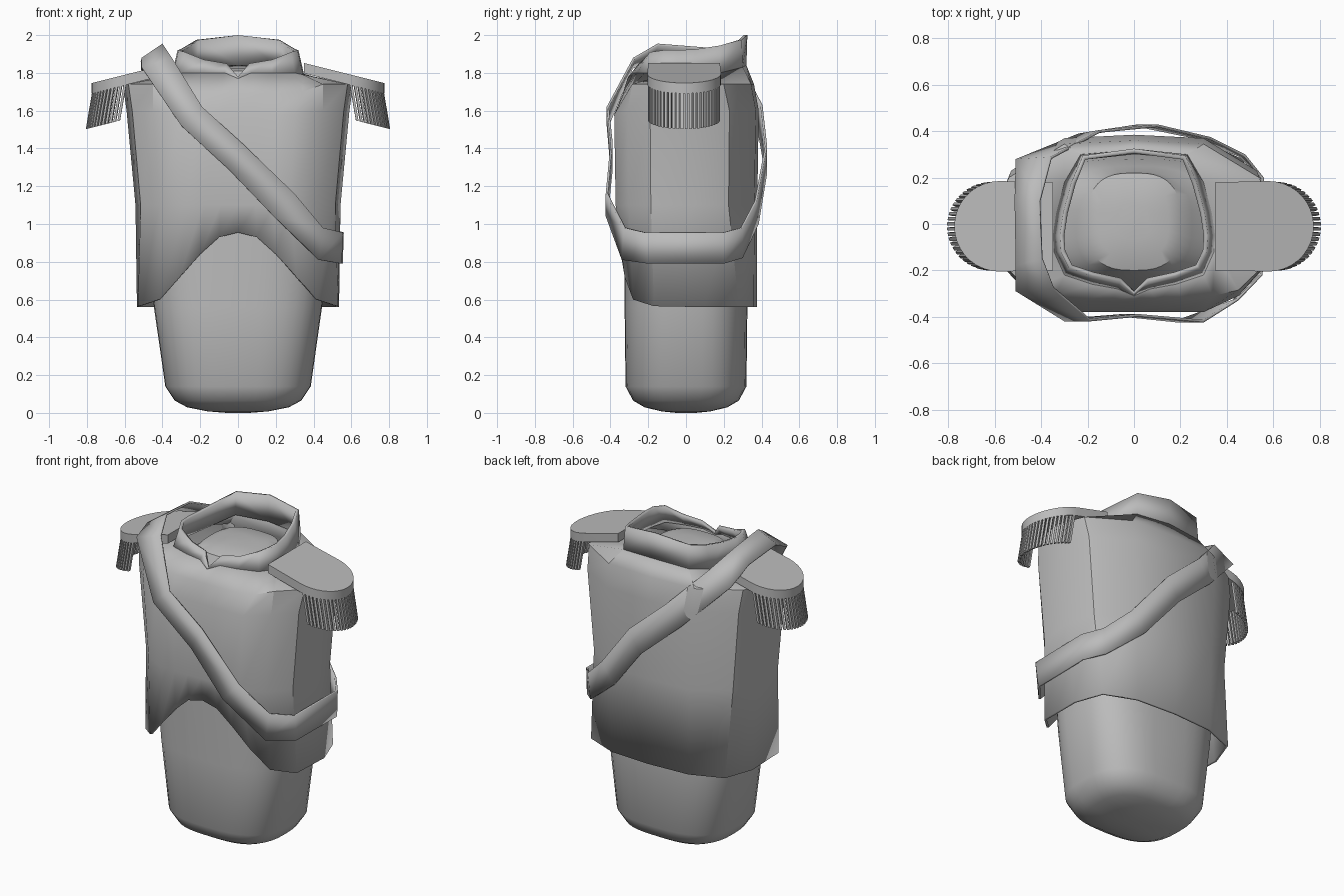
import bpy, bmesh, math

if "Cube" in bpy.data.objects:
    bpy.data.objects.remove(bpy.data.objects["Cube"])

grey = bpy.data.materials.new("plain grey")
grey.diffuse_color = (0.5, 0.5, 0.5, 1)
grey.use_nodes = True
grey.node_tree.nodes["Principled BSDF"].inputs["Base Color"].default_value = grey.diffuse_color


def make(name, verts, faces, thickness=0, angle=30, fix=False):
    me = bpy.data.meshes.new(name)
    me.from_pydata(verts, [], faces)
    me.materials.append(grey)
    if fix:
        bm = bmesh.new()
        bm.from_mesh(me)
        bmesh.ops.recalc_face_normals(bm, faces=bm.faces)
        bm.to_mesh(me)
        bm.free()
    ob = bpy.data.objects.new(name, me)
    bpy.context.collection.objects.link(ob)
    if thickness:
        mod = ob.modifiers.new("thickness", 'SOLIDIFY')
        mod.thickness = thickness
        mod.offset = -1
    bpy.ops.object.select_all(action='DESELECT')
    ob.select_set(True)
    bpy.context.view_layer.objects.active = ob
    bpy.ops.object.shade_smooth_by_angle(angle=math.radians(angle))
    return ob


def loft(name, rings, caps=False, **kw):
    n = len(rings[0])
    faces = [(r * n + i, r * n + (i + 1) % n, (r + 1) * n + (i + 1) % n, (r + 1) * n + i)
             for r in range(len(rings) - 1) for i in range(n)]
    if caps:
        faces += [tuple(reversed(range(n))), tuple(range((len(rings) - 1) * n, len(rings) * n))]
    return make(name, [v for r in rings for v in r], faces, **kw)


def mirrored(half):
    # half ring from front centre over +x to back centre
    return half + [(-x, y, z) for x, y, z in reversed(half[1:-1])]


def rounded(z, rx, ry, cy=0, n=40, e=2.8):
    ring = []
    for i in range(n):
        a = 2 * math.pi * i / n - math.pi / 2
        c, s = math.cos(a), math.sin(a)
        ring.append((rx * math.copysign(abs(c) ** (2 / e), c),
                     cy + ry * math.copysign(abs(s) ** (2 / e), s), z))
    return ring


# torso with rounded bottom and neck stub
loft("torso", [rounded(*r) for r in [
    (0, .06, .05), (.008, .16, .13), (.03, .27, .22), (.065, .335, .28), (.14, .385, .32),
    (.56, .445, .325), (.95, .485, .325), (1.3, .50, .325), (1.6, .48, .28), (1.7, .33, .25),
    (1.76, .25, .225), (1.81, .2, .21, .01), (1.825, .15, .16, .01), (1.835, .07, .08, .01)]],
    caps=True, angle=35)

# jacket shell with arched front hem
hem = [(0, -.355, .955), (.1, -.355, .93), (.2, -.345, .84), (.31, -.325, .72), (.42, -.28, .60),
       (.53, -.17, .565), (.535, .1, .56), (.47, .28, .56), (.27, .36, .56), (0, .375, .56)]
chest = [(0, -.38, 1.58), (.1, -.38, 1.58), (.2, -.38, 1.58), (.3, -.38, 1.58), (.45, -.31, 1.6),
         (.56, -.19, 1.6), (.59, .05, 1.6), (.53, .23, 1.6), (.3, .37, 1.6), (0, .385, 1.6)]
shoulder = [(0, -.335, 1.69), (.1, -.335, 1.69), (.21, -.33, 1.69), (.34, -.31, 1.70), (.45, -.285, 1.74),
            (.58, -.16, 1.74), (.61, .03, 1.74), (.54, .2, 1.74), (.3, .345, 1.74), (0, .36, 1.74)]
base = [(0, -.31, 1.77), (.07, -.28, 1.8), (.18, -.26, 1.8), (.3, -.22, 1.8), (.345, -.12, 1.79),
        (.35, -.05, 1.79), (.335, .05, 1.79), (.30, .18, 1.8), (.23, .30, 1.83), (0, .32, 1.84)]
waist = [(x * .92, y * .98, 1.1) for x, y, z in chest]
loft("jacket", [mirrored(r) for r in (hem, waist, chest, shoulder, base)], thickness=.015)

# standing collar with front notch
rim = [(0, -.305, 1.78), (.06, -.25, 1.85), (.18, -.225, 1.87), (.28, -.19, 1.91), (.315, -.12, 1.92),
       (.32, -.05, 1.92), (.305, .05, 1.925), (.27, .18, 1.945), (.22, .295, 1.975), (0, .325, 2.0)]
loft("collar", [mirrored(base), mirrored(rim)], thickness=.02)

# diagonal sash: lower and upper edge of a closed band
upper = [(-.40, -.15, 1.955), (-.35, -.28, 1.88), (-.19, -.42, 1.62), (.02, -.40, 1.43), (.30, -.425, 1.16),
         (.45, -.33, .98), (.555, -.22, .955), (.56, .2, .955), (.48, .3, .98), (.33, .375, 1.12),
         (.10, .43, 1.41), (-.15, .405, 1.63), (-.36, .29, 1.85), (-.41, .1, 1.935)]
lower = [(-.51, -.18, 1.88), (-.51, -.29, 1.83), (-.30, -.42, 1.52), (-.05, -.40, 1.29), (.19, -.425, 1.04),
         (.43, -.34, .81), (.55, -.2, .79), (.555, .2, .79), (.46, .3, .82), (.24, .385, 1.0),
         (.02, .43, 1.27), (-.24, .39, 1.5), (-.51, .28, 1.78), (-.515, .1, 1.86)]
loft("sash", [lower, upper], thickness=.012, angle=15)


# epaulettes with fringe
def plate_z(x):
    return 1.85 - .25 * (x - .36)


def arc(a, inset=0):
    return .58 + (.195 - inset) * math.cos(a), -.01 + (.195 - inset) * math.sin(a)


for side, s in (("right", 1), ("left", -1)):
    outline = [(.35, -.2)] + [arc(math.radians(d)) for d in range(-90, 91, 10)] + [(.35, .18)]
    loft(side + "_epaulette", [[(s * x, y, plate_z(x) - t) for x, y in outline] for t in (.055, 0)],
         caps=True, fix=True)
    verts, faces = [], []
    for k in range(26):
        a = math.radians(-85 + 170 * k / 25)
        b = len(verts)
        for drop, out in ((.04, 0), (.245, .035)):
            for da, inset in ((-.037, .004), (.037, .004), (.037, .02), (-.037, .02)):
                x, y = arc(a + da, inset)
                z = plate_z(x) - drop
                verts.append((s * (x + out), y, z))
        faces += [(b, b + 3, b + 2, b + 1), (b + 4, b + 5, b + 6, b + 7)]
        faces += [(b + i, b + (i + 1) % 4, b + 4 + (i + 1) % 4, b + 4 + i) for i in range(4)]
    make(side + "_fringe", verts, faces, fix=True)
